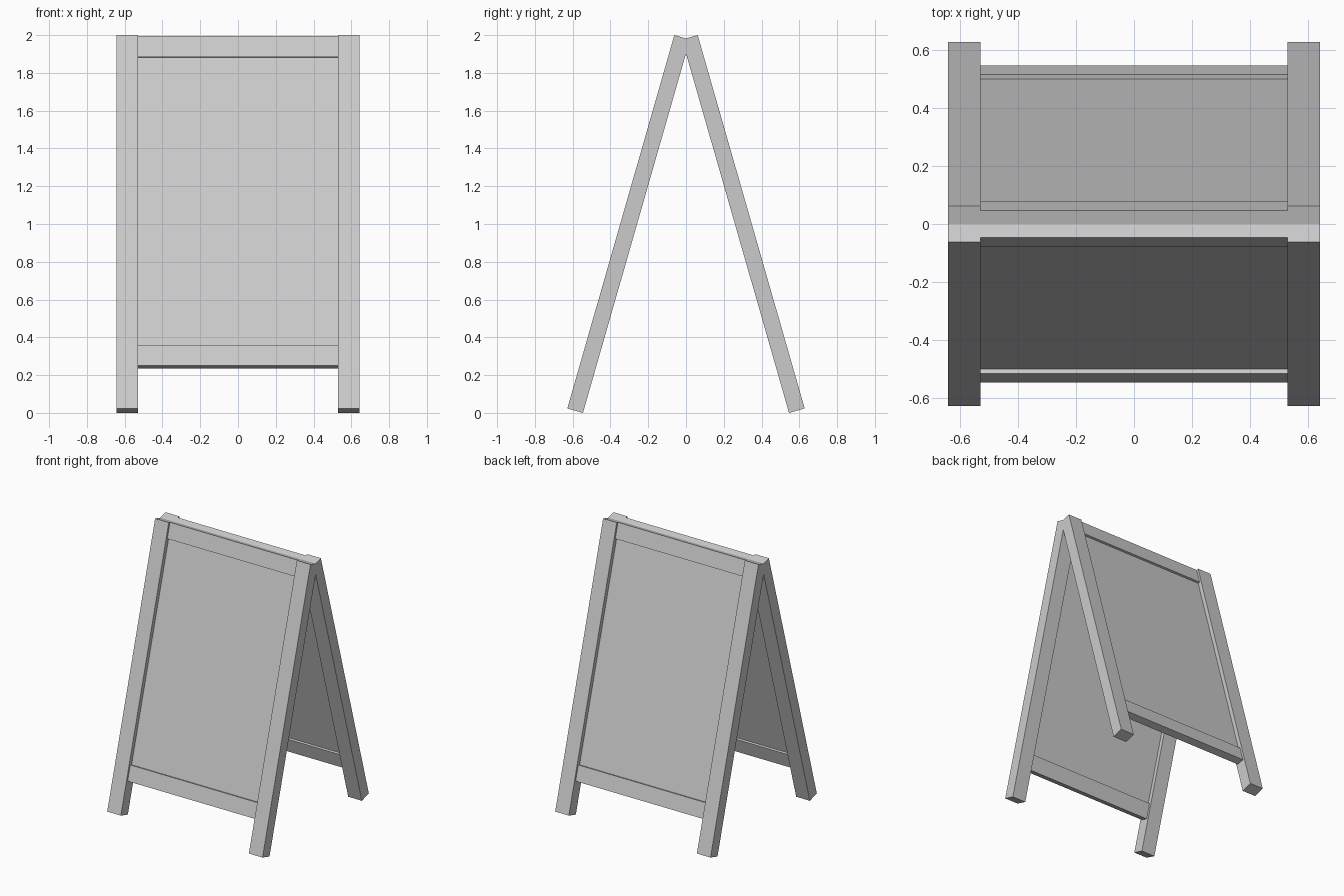
import bpy
import math
from mathutils import Matrix

cube = bpy.data.objects.get("Cube")
if cube:
    bpy.data.objects.remove(cube, do_unlink=True)

grey = bpy.data.materials.new("plain_grey")
grey.use_nodes = True
COLOUR = (0.6, 0.6, 0.6, 1)
grey.diffuse_color = COLOUR
grey.node_tree.nodes["Principled BSDF"].inputs["Base Color"].default_value = COLOUR

TILT = math.radians(16)
LENGTH, THICK, RAIL, BOARD = 2.056, 0.086, 0.055, 0.024
INNER, OUTER = 0.53, 0.643


def bar(name, frame, x0, x1, s0, s1, thick):
    """Box in the plane of a leaning frame; s runs from the feet upward."""
    local = Matrix.Translation(((x0 + x1) / 2, 0, (s0 + s1) / 2))
    size = Matrix.Diagonal((x1 - x0, thick, s1 - s0, 1))
    bpy.ops.mesh.primitive_cube_add(size=1)
    obj = bpy.context.object
    obj.name = obj.data.name = name
    obj.data.transform(frame @ local @ size)
    obj.data.materials.append(grey)


# Two identical leaning frames, back to back
lean = Matrix.Translation((0, -0.587, THICK / 2 * math.sin(TILT))) @ Matrix.Rotation(-TILT, 4, 'X')
for side, turn in (("front", 0), ("back", math.pi)):
    frame = Matrix.Rotation(turn, 4, 'Z') @ lean
    flip = 1 if side == "front" else -1
    # Legs
    for hand, sign in (("left", flip), ("right", -flip)):
        x0, x1 = sorted((sign * INNER, sign * OUTER))
        bar(f"{side}_{hand}_leg", frame, x0, x1, 0, LENGTH, THICK)
    # Rails and recessed board
    bar(f"{side}_bottom_rail", frame, -INNER, INNER, 0.24, 0.354, RAIL)
    bar(f"{side}_board", frame, -INNER, INNER, 0.354, 1.941, BOARD)
    bar(f"{side}_top_rail", frame, -INNER, INNER, 1.941, LENGTH, RAIL)
